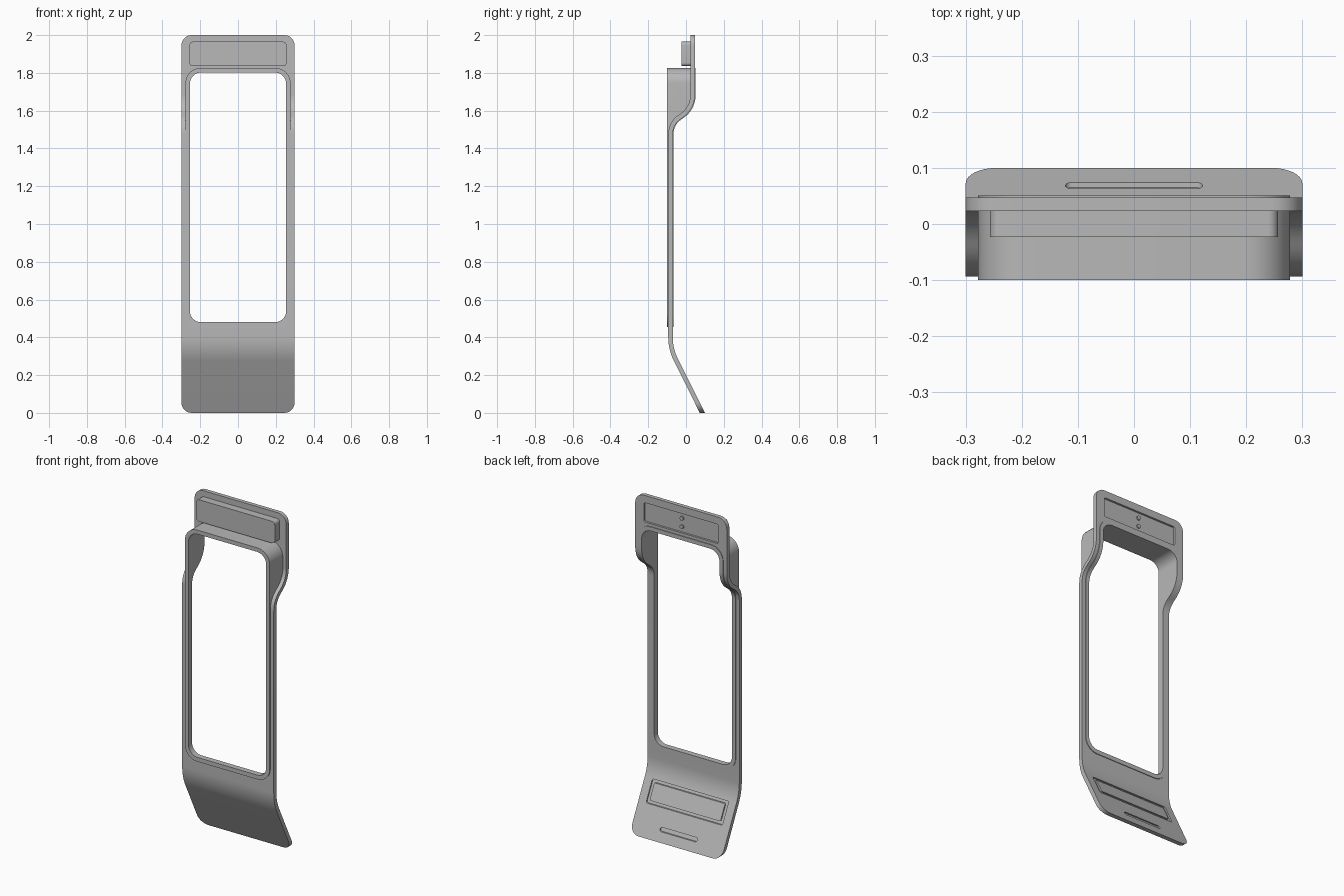
import bpy, bmesh, math
from mathutils import Vector

if "Cube" in bpy.data.objects:
    bpy.data.objects.remove(bpy.data.objects["Cube"])

grey = bpy.data.materials.new("satin grey")
grey.use_nodes = True
grey.diffuse_color = (0.48, 0.48, 0.48, 1)
grey.node_tree.nodes["Principled BSDF"].inputs["Base Color"].default_value = (0.48, 0.48, 0.48, 1)

THICK = 0.024


def extrude(name, points, direction):
    """Solid prism from a closed loop of points."""
    bm = bmesh.new()
    face = bm.faces.new([bm.verts.new(p) for p in points])
    res = bmesh.ops.extrude_face_region(bm, geom=[face])
    bmesh.ops.translate(bm, vec=direction,
                        verts=[v for v in res["geom"] if isinstance(v, bmesh.types.BMVert)])
    bmesh.ops.recalc_face_normals(bm, faces=bm.faces[:])
    mesh = bpy.data.meshes.new(name)
    bm.to_mesh(mesh)
    bm.free()
    mesh.materials.append(grey)
    ob = bpy.data.objects.new(name, mesh)
    bpy.context.collection.objects.link(ob)
    return ob


def rounded(name, half_w, z0, z1, r, y0=-0.3, y1=0.3, steps=8):
    """Rounded rectangle in the XZ plane, extruded along Y."""
    pts = []
    for k, (sx, z) in enumerate([(1, z1 - r), (-1, z1 - r), (-1, z0 + r), (1, z0 + r)]):
        for i in range(steps + 1):
            a = math.radians(90) * (k + i / steps)
            pts.append((sx * (half_w - r) + r * math.cos(a), y0, z + r * math.sin(a)))
    return extrude(name, pts, (0, y1 - y0, 0))


def boolean(target, tool, op):
    mod = target.modifiers.new("cut", "BOOLEAN")
    mod.object, mod.operation, mod.solver = tool, op, "EXACT"
    bpy.context.view_layer.objects.active = target
    bpy.ops.object.modifier_apply(modifier=mod.name)
    bpy.data.objects.remove(tool)
    return target


# Bent side profile of the front surface, with softened corners
corners = [Vector(p) for p in [(0.023, 2.1), (0.023, 1.62), (-0.094, 1.54),
                               (-0.094, 0.335), (0.073, 0), (0.123, -0.1)]]
path = [corners[0]]
for a, b, c in zip(corners, corners[1:], corners[2:]):
    if b.y == 0:
        continue
    p, q = b + (a - b).normalized() * 0.066, b + (c - b).normalized() * 0.066
    for i in range(11):
        t = i / 10
        path.append(p * (1 - t) ** 2 + b * 2 * t * (1 - t) + q * t ** 2)
path.append(corners[-1])


def offset(d):
    """Profile moved backwards by d along its normals."""
    out = []
    for i, p in enumerate(path):
        t = (path[min(i + 1, len(path) - 1)] - path[max(i - 1, 0)]).normalized()
        out.append(p + Vector((-t.y, t.x)) * d)
    return out


def strip(name, front, back):
    """Bent slab between two profile lines."""
    loop = front + back[::-1]
    return extrude(name, [(-0.4, p.x, p.y) for p in loop], (0.8, 0, 0))


def back_cutter(shape, depth):
    """Shallow cutter that follows the back surface."""
    return boolean(strip("cutter", offset(THICK - depth), offset(THICK + 0.02)), shape, "INTERSECT")


# Bent frame plate with its window
plate = strip("frame_plate", offset(0), offset(THICK))
boolean(plate, rounded("outline", 0.3, 0, 2, 0.055), "INTERSECT")
boolean(plate, rounded("window", 0.266, 0.468, 1.812, 0.07), "DIFFERENCE")

# Back details: pin recess, label groove and grip slot
boolean(plate, back_cutter(rounded("recess", 0.243, 1.843, 1.957, 0.008), 0.012), "DIFFERENCE")
groove = rounded("groove", 0.25, 0.165, 0.285, 0.01)
boolean(groove, rounded("groove_core", 0.232, 0.181, 0.269, 0.006, -0.4, 0.4), "DIFFERENCE")
boolean(plate, back_cutter(groove, 0.008), "DIFFERENCE")
boolean(plate, back_cutter(rounded("slot", 0.122, 0.052, 0.074, 0.0109), 0.008), "DIFFERENCE")

# Collar lining the window, straight in front and following the plate behind
back = offset(THICK + 0.004)
collar = strip("window_collar", [Vector((-0.1, back[0].y)), Vector((-0.1, back[-1].y))], back)
boolean(collar, rounded("collar_outer", 0.278, 0.455, 1.826, 0.08), "INTERSECT")
boolean(collar, rounded("collar_inner", 0.255, 0.48, 1.802, 0.06), "DIFFERENCE")

# Connector block on the front and its pins on the back
block = rounded("connector_block", 0.257, 1.836, 1.965, 0.018, -0.023, 0.026)
parts = [plate, collar, block]
for row in range(2):
    for col in range(10):
        x, z = (col - 4.5) * 0.0455, 1.875 + row * 0.05
        parts.append(rounded("contact_pin", 0.012, z - 0.012, z + 0.012, 0.01199, 0.03, 0.043, 4))

bpy.ops.object.select_all(action="DESELECT")
for ob in parts:
    ob.select_set(True)
bpy.context.view_layer.objects.active = plate
bpy.ops.object.shade_smooth_by_angle(angle=math.radians(30))
